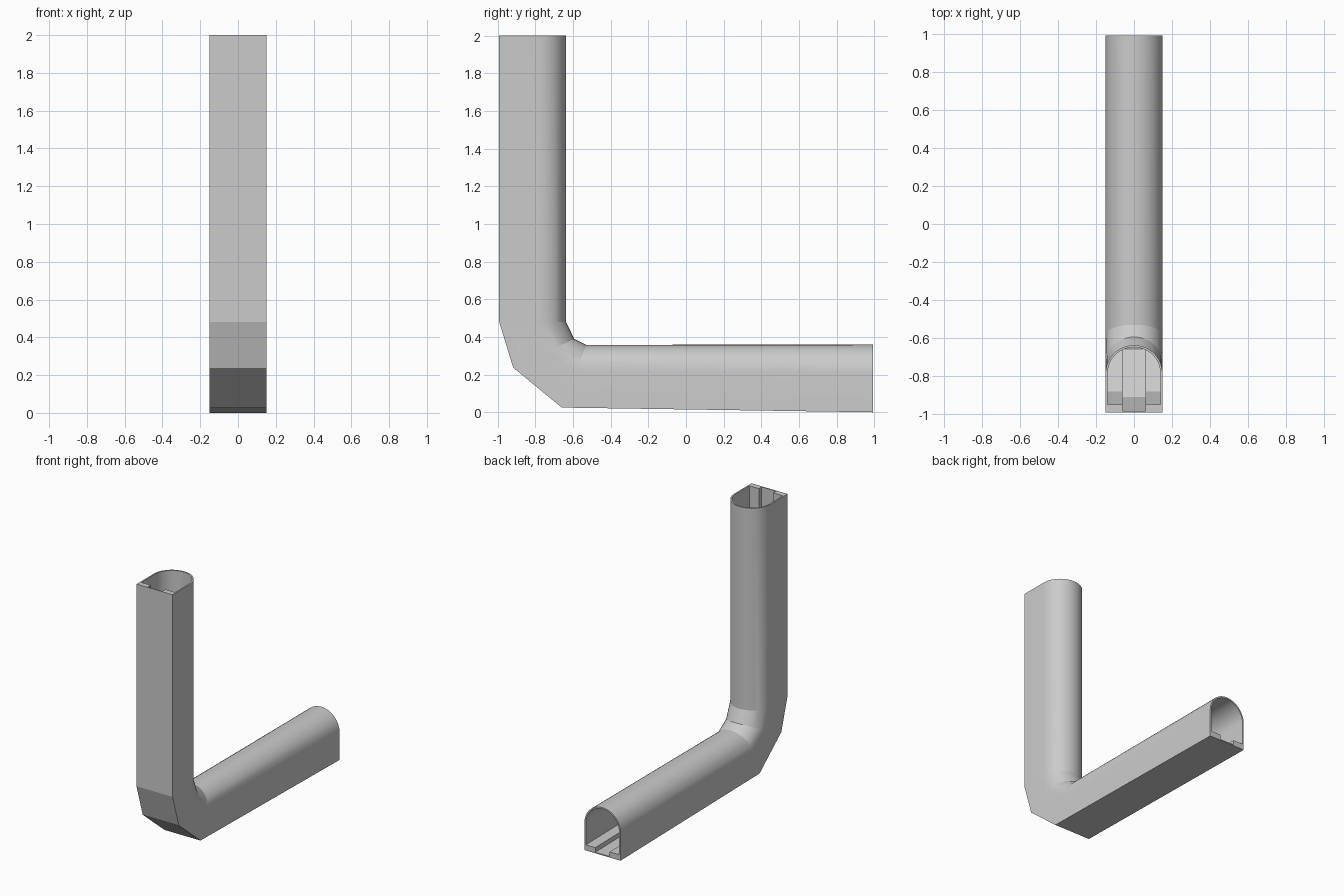
import bpy, bmesh, math
from mathutils import Vector

if "Cube" in bpy.data.objects:
    bpy.data.objects.remove(bpy.data.objects["Cube"])

ARCH_STEPS = 18


def arch(radius, spring, rise):
    # vault from the right wall over to the left wall
    return [(radius * math.cos(math.pi * i / ARCH_STEPS),
             spring + rise * math.sin(math.pi * i / ARCH_STEPS))
            for i in range(ARCH_STEPS + 1)]


# Cross-sections (across, height): floor points, then vault
outer = [(-.15, 0), (-.07, 0), (-.05, 0), (.05, 0), (.07, 0), (.15, 0)] \
    + arch(.15, .207, .15)
# Inside has two raised ledges with a trench between
inner = [(-.139, .042), (-.06, .042), (-.06, .008),
         (.06, .008), (.06, .042), (.139, .042)] + arch(.139, .207, .139)

# Path stations: floor point (y, z) and crown point (y, z)
stations = [((-.992, 2.0), (-.637, 2.0)),
            ((-.992, .48), (-.637, .48)),
            ((-.918, .237), (-.594, .39)),
            ((-.66, .025), (-.53, .358)),
            ((.992, 0), (.992, .36))]
HEIGHT = .357

bm = bmesh.new()


def rings(profile):
    result = []
    for floor, crown in stations:
        f, c = Vector(floor), Vector(crown)
        ring = []
        for x, h in profile:
            p = f.lerp(c, h / HEIGHT)
            ring.append(bm.verts.new((x, p.x, p.y)))
        result.append(ring)
    return result


def bridge(a, b):
    n = len(a)
    for i in range(n):
        j = (i + 1) % n
        bm.faces.new((a[i], a[j], b[j], b[i]))


# Outer skin, inner skin and the two end rims
skins = [rings(outer), rings(inner)]
for skin in skins:
    for a, b in zip(skin, skin[1:]):
        bridge(a, b)
for end in (0, -1):
    bridge(skins[0][end], skins[1][end])

bmesh.ops.recalc_face_normals(bm, faces=bm.faces)
mesh = bpy.data.meshes.new("tunnel")
bm.to_mesh(mesh)
bm.free()
tunnel = bpy.data.objects.new("tunnel", mesh)
bpy.context.collection.objects.link(tunnel)

# Smooth vault, crisp bends
bpy.context.view_layer.objects.active = tunnel
tunnel.select_set(True)
bpy.ops.object.shade_smooth_by_angle(angle=math.radians(14))
